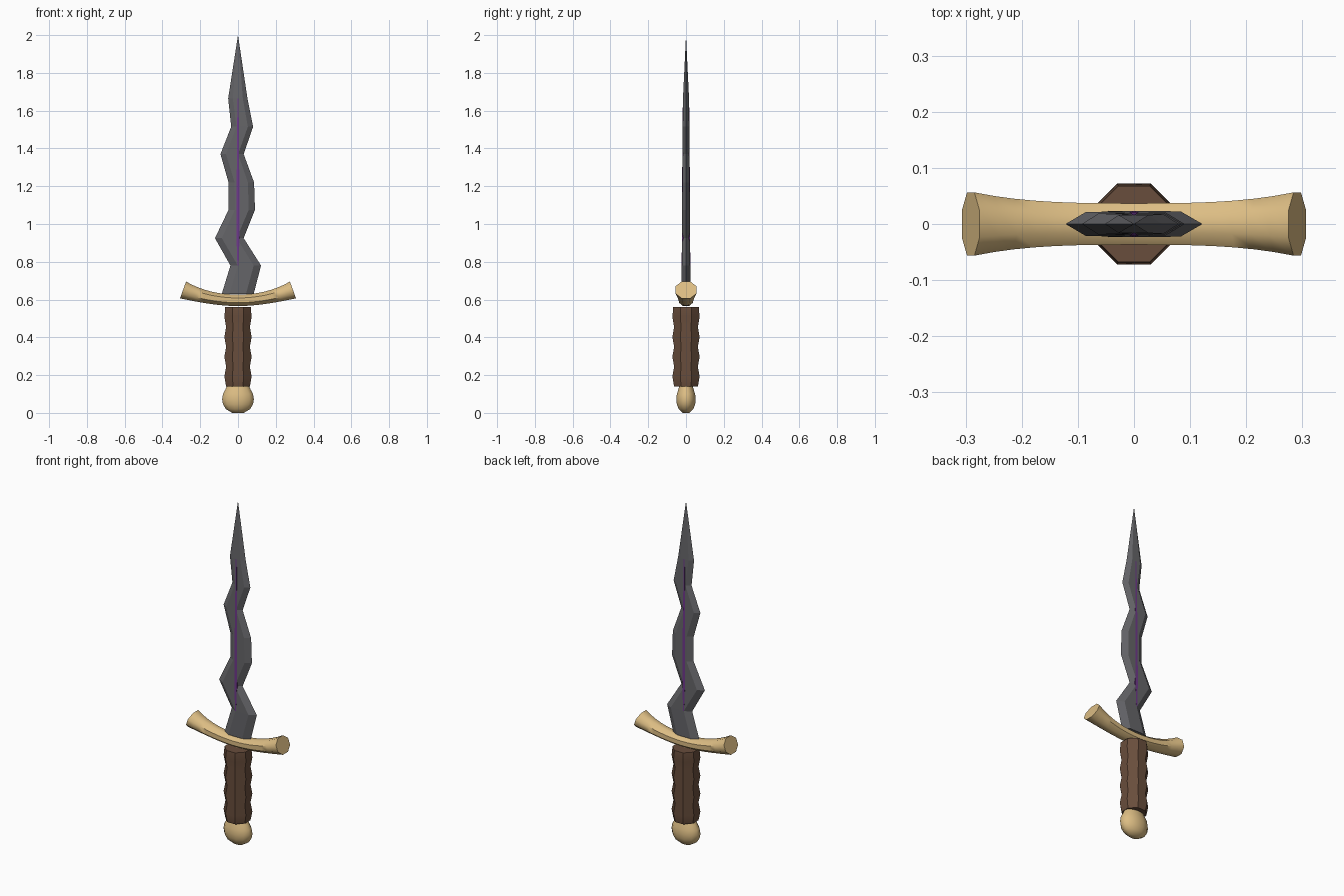
import bpy, bmesh
from math import sin, cos, pi, radians, sqrt

if "Cube" in bpy.data.objects:
    bpy.data.objects.remove(bpy.data.objects["Cube"])


def material(name, rgb):
    m = bpy.data.materials.new(name)
    m.diffuse_color = (*rgb, 1)
    m.use_nodes = True
    m.node_tree.nodes["Principled BSDF"].inputs["Base Color"].default_value = m.diffuse_color
    return m


STEEL = material("dark_steel", (0.13, 0.13, 0.14))
PURPLE = material("purple_inlay", (0.16, 0.04, 0.26))
GOLD = material("pale_gold", (0.72, 0.51, 0.23))
LEATHER = material("brown_leather", (0.14, 0.075, 0.045))


def loft(name, rings, mat, smooth=None):
    """Skin a list of equal-length rings, cap both ends, merge collapsed points."""
    bm = bmesh.new()
    vs = [[bm.verts.new(p) for p in r] for r in rings]
    n = len(rings[0])
    for a, b in zip(vs, vs[1:]):
        for i in range(n):
            j = (i + 1) % n
            bm.faces.new((a[i], a[j], b[j], b[i]))
    bm.faces.new(vs[0][::-1])
    bm.faces.new(vs[-1])
    bmesh.ops.remove_doubles(bm, verts=bm.verts, dist=1e-5)
    bmesh.ops.recalc_face_normals(bm, faces=bm.faces)
    me = bpy.data.meshes.new(name)
    bm.to_mesh(me)
    bm.free()
    me.materials.append(mat)
    ob = bpy.data.objects.new(name, me)
    bpy.context.collection.objects.link(ob)
    if smooth:
        bpy.ops.object.select_all(action='DESELECT')
        ob.select_set(True)
        bpy.context.view_layer.objects.active = ob
        bpy.ops.object.shade_smooth_by_angle(angle=radians(smooth))
    return ob


def oval(rx, ry, z, n):
    return [(rx * cos(2 * pi * (i + 0.5) / n), ry * sin(2 * pi * (i + 0.5) / n), z)
            for i in range(n)]


# Wavy blade: (z, left edge, right edge, half thickness), six-sided section
blade = [(0.63, -0.086, 0.083, 0.023), (0.78, -0.04, 0.122, 0.0225),
         (0.925, -0.122, 0.03, 0.0215), (1.075, -0.05, 0.09, 0.0205),
         (1.22, -0.05, 0.085, 0.0195), (1.37, -0.093, 0.03, 0.0185),
         (1.515, -0.036, 0.08, 0.0175), (1.665, -0.052, 0.05, 0.016),
         (2.0, 0, 0, 0)]
rings = []
for z, l, r, t in blade:
    c, f = (l + r) / 2, (r - l) * 0.26
    rings.append([(l, 0, z), (c - f, -t, z), (c + f, -t, z),
                  (r, 0, z), (c + f, t, z), (c - f, t, z)])
loft("blade", rings, STEEL)

# Straight purple inlay running up both blade faces
inlay = [(0.78, 0.003, 0.0228), (0.92, 0.008, 0.0222),
         (1.25, 0.007, 0.0203), (1.665, 0.003, 0.0168)]
loft("blade_inlay", [[(-w, -t, z), (w, -t, z), (w, t, z), (-w, t, z)]
                     for z, w, t in inlay], PURPLE)

# Upswept guard, octagonal and flared towards flat ends
rings = []
for k in range(-8, 9):
    u = k / 8
    x, z, slope = 0.291 * u, 0.596 + 0.055 * u * u, 0.36 * u
    s = 1 / sqrt(1 + slope * slope)
    ry, rz = 0.040 + 0.021 * abs(u) ** 3, 0.033 + 0.018 * abs(u) ** 3
    rings.append([(x - b * slope * s, a, z + b * s) for a, b, _ in oval(ry, rz, 0, 8)])
loft("guard", rings, GOLD, 50)

# Octagonal grip with four swells
grip = [0.068, 0.078] * 4 + [0.073]
loft("grip", [oval(r, r, 0.14 + 0.0525 * i, 8) for i, r in enumerate(grip)],
     LEATHER, 30)

# Flattened round pommel
pommel = [(0.032, 0), (0.066, 0.02), (0.082, 0.045), (0.087, 0.072),
          (0.082, 0.1), (0.069, 0.124), (0.06, 0.145)]
loft("pommel", [oval(r, r * 0.61, z, 12) for r, z in pommel], GOLD, 50)
